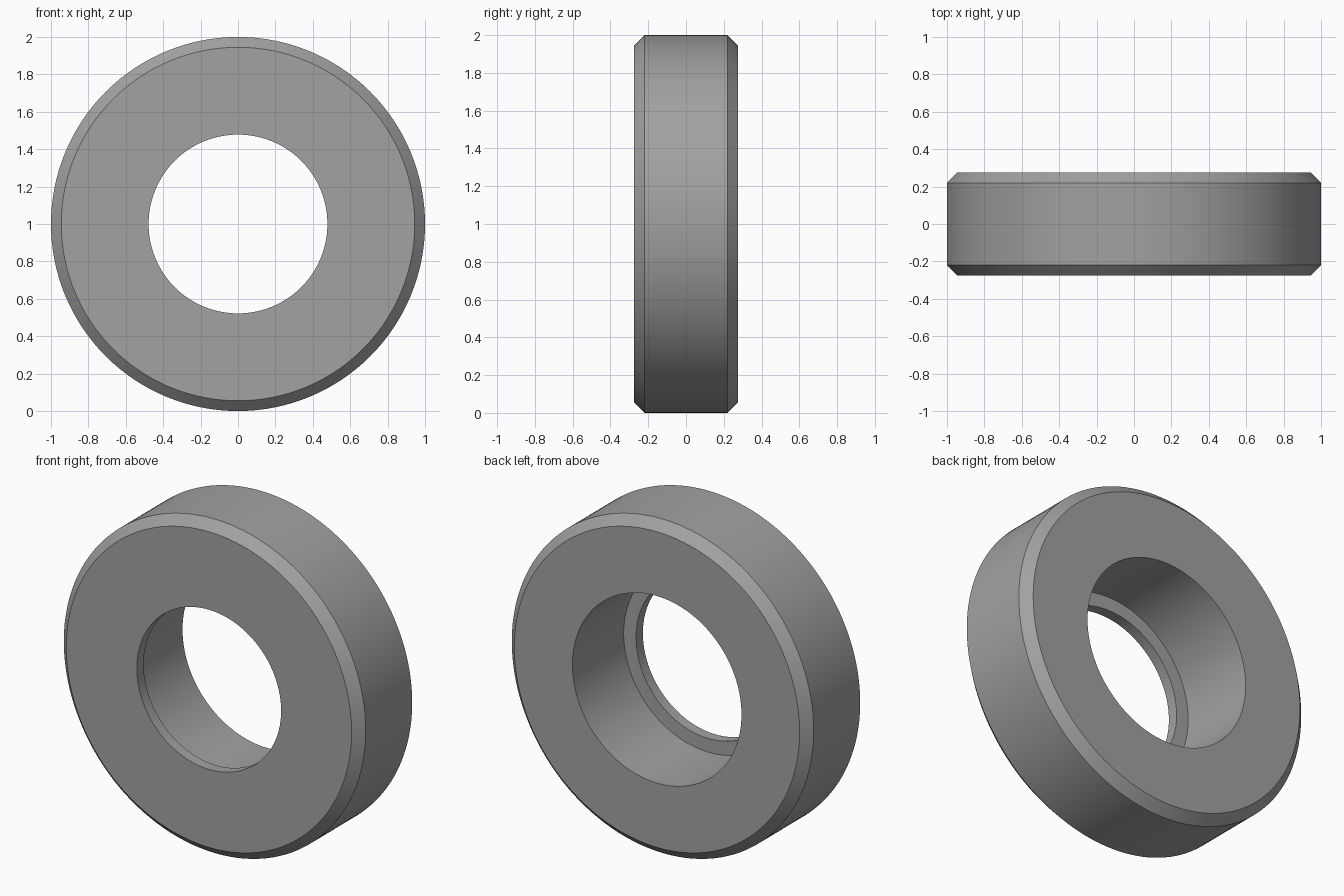
import bpy, bmesh, math
from mathutils import Matrix, Vector

if "Cube" in bpy.data.objects:
    bpy.data.objects.remove(bpy.data.objects["Cube"])

# Single grey material
grey = bpy.data.materials.new("grey")
grey.diffuse_color = (0.36, 0.36, 0.36, 1)
grey.use_nodes = True
grey.node_tree.nodes["Principled BSDF"].inputs["Base Color"].default_value = grey.diffuse_color

# Ring cross-section as (radius, y): chamfered rim, bore with a retaining lip at the front
R, HALF, CH = 1.0, 0.275, 0.055
BORE, LIP, LIP_DEPTH = 0.56, 0.478, 0.065
profile = [
    (LIP, -HALF), (R - CH, -HALF), (R, -HALF + CH),
    (R, HALF - CH), (R - CH, HALF), (BORE, HALF),
    (BORE, -HALF + LIP_DEPTH), (LIP, -HALF + LIP_DEPTH),
]

# Revolve the closed profile around the y axis
bm = bmesh.new()
verts = [bm.verts.new((r, y, 0)) for r, y in profile]
edges = [bm.edges.new((verts[i], verts[(i + 1) % len(verts)])) for i in range(len(verts))]
bmesh.ops.spin(bm, geom=verts + edges, cent=(0, 0, 0), axis=(0, 1, 0),
               angle=math.tau, steps=128, use_merge=True)
bmesh.ops.remove_doubles(bm, verts=bm.verts, dist=1e-4)
bmesh.ops.recalc_face_normals(bm, faces=bm.faces)
bmesh.ops.transform(bm, matrix=Matrix.Translation(Vector((0, 0, R))), verts=bm.verts)

mesh = bpy.data.meshes.new("ring_bushing")
bm.to_mesh(mesh)
bm.free()
mesh.materials.append(grey)
ring = bpy.data.objects.new("ring_bushing", mesh)
bpy.context.collection.objects.link(ring)

# Smooth curved walls, crisp chamfer edges
bpy.context.view_layer.objects.active = ring
ring.select_set(True)
bpy.ops.object.shade_smooth_by_angle(angle=math.radians(30))
